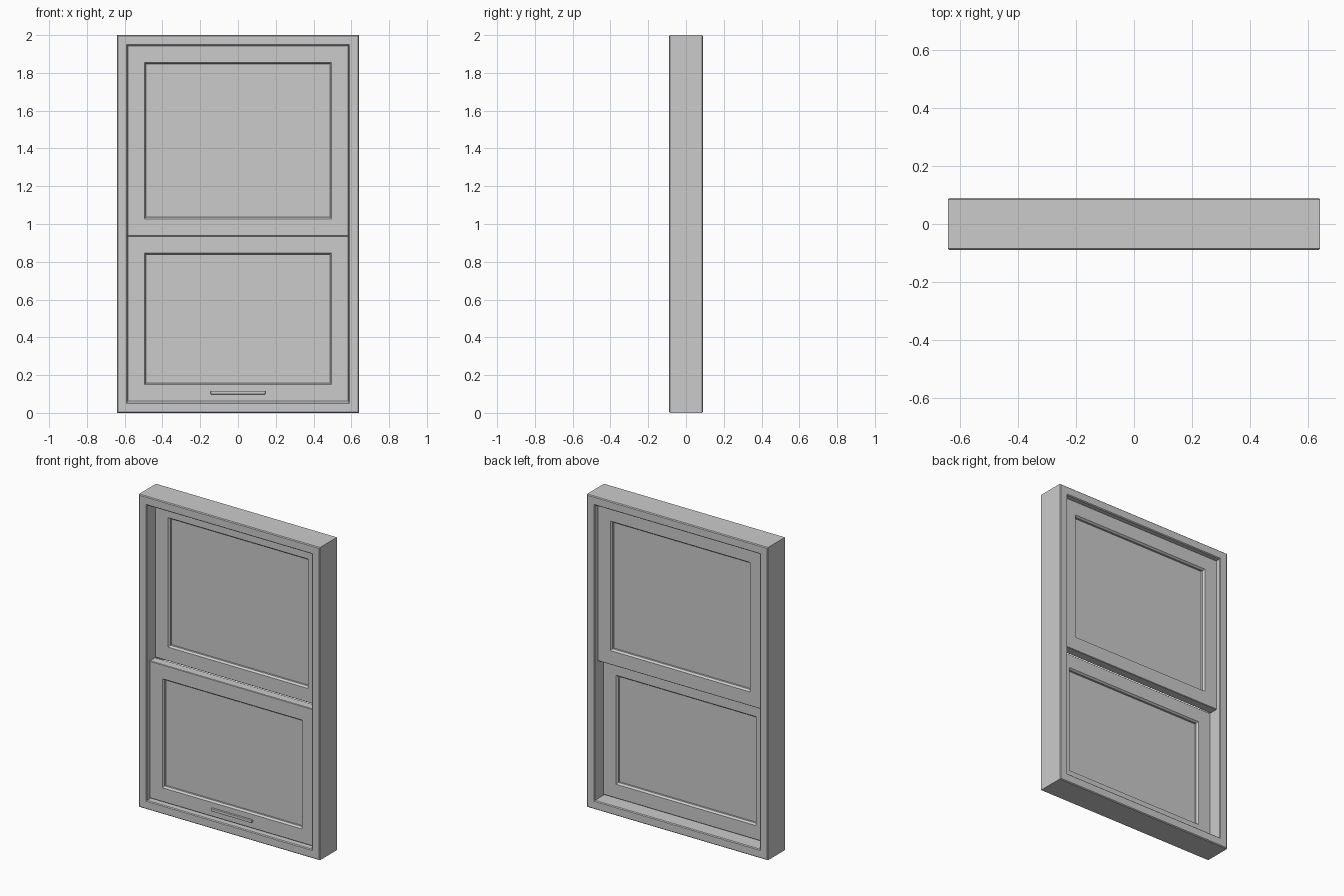
import bpy, bmesh

if "Cube" in bpy.data.objects:
    bpy.data.objects.remove(bpy.data.objects["Cube"])


def ring(name, half_w, z0, z1, profile):
    """Sweep a closed (inset, y) profile around a rectangle with mitred corners."""
    bm = bmesh.new()
    loops = []
    for inset, y in profile:
        x, a, b = half_w - inset, z0 + inset, z1 - inset
        loops.append([bm.verts.new(p) for p in
                      ((-x, y, a), (x, y, a), (x, y, b), (-x, y, b))])
    for i, cur in enumerate(loops):
        nxt = loops[(i + 1) % len(loops)]
        for k in range(4):
            m = (k + 1) % 4
            bm.faces.new((cur[k], cur[m], nxt[m], nxt[k]))
    return finish(name, bm)


def box(name, x, y0, y1, z0, z1, bevel=0.0):
    bm = bmesh.new()
    bmesh.ops.create_cube(bm, size=1)
    for v in bm.verts:
        v.co = (v.co.x * 2 * x,
                (y0 + y1) / 2 + v.co.y * (y1 - y0),
                (z0 + z1) / 2 + v.co.z * (z1 - z0))
    if bevel:
        bmesh.ops.bevel(bm, geom=bm.edges[:], offset=bevel, segments=2,
                        profile=0.5, affect='EDGES')
    return finish(name, bm)


def finish(name, bm):
    bmesh.ops.recalc_face_normals(bm, faces=bm.faces[:])
    me = bpy.data.meshes.new(name)
    bm.to_mesh(me)
    bm.free()
    ob = bpy.data.objects.new(name, me)
    bpy.context.collection.objects.link(ob)
    return ob


# Outer window frame with softened edges
d, t, c = 0.09, 0.056, 0.005
ring("window_frame", 0.64, 0.0, 2.0,
     [(c, -d), (t - c, -d), (t, -d + c), (t, d - c),
      (t - c, d), (c, d), (0, d - c), (0, -d + c)])


def sash(name, y0, y1, z0, z1):
    # Rails and stiles with a chamfered glazing edge, then the pane
    w, e, r = 0.585, 0.003, 0.085
    ring(name + "_rails", w, z0, z1,
         [(e, y0), (r + 0.005, y0), (r + 0.014, y0 + 0.012), (r + 0.014, y1 - 0.012),
          (r + 0.005, y1), (e, y1), (0, y1 - e), (0, y0 + e)])
    mid = (y0 + y1) / 2
    box(name + "_pane", w - r, mid - 0.005, mid + 0.005, z0 + r, z1 - r)


# Lower sash slides in front, upper sash sits behind it
sash("lower_sash", -0.058, 0.0, 0.06, 0.937)
sash("upper_sash", 0.0, 0.058, 0.937, 1.945)

# Finger pull on the lower rail
box("finger_pull", 0.145, -0.07, -0.055, 0.098, 0.116, 0.003)
